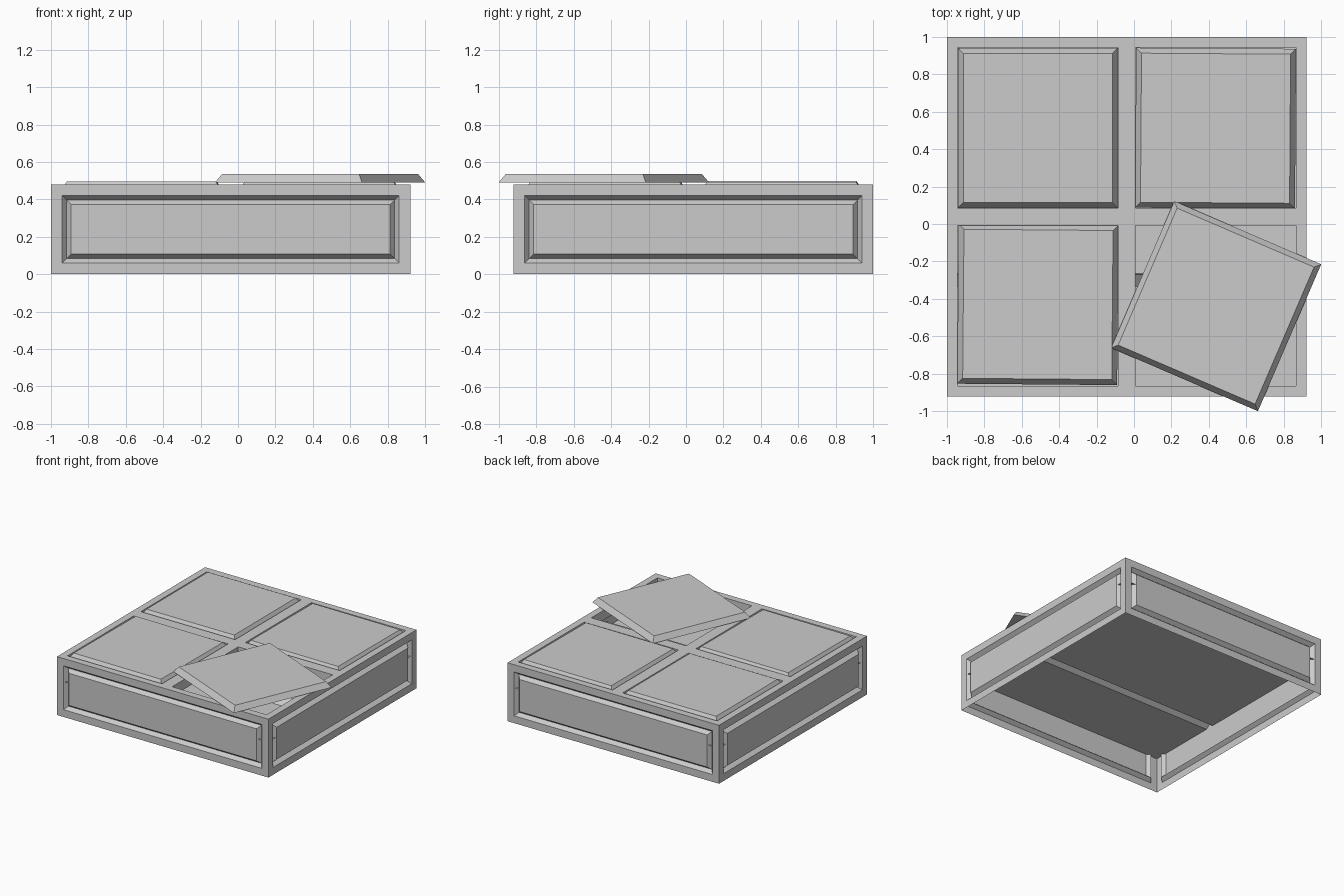
import bpy, bmesh, math
from mathutils import Vector, Matrix

if "Cube" in bpy.data.objects:
    bpy.data.objects.remove(bpy.data.objects["Cube"])

CX, CY, HALF, H = -0.039, 0.039, 0.961, 0.48


def finish(name, bm, fix=True):
    bmesh.ops.remove_doubles(bm, verts=bm.verts, dist=1e-5)
    if fix:
        bmesh.ops.recalc_face_normals(bm, faces=bm.faces)
    me = bpy.data.meshes.new(name)
    bm.to_mesh(me)
    bm.free()
    ob = bpy.data.objects.new(name, me)
    bpy.context.collection.objects.link(ob)
    return ob


def face(bm, pts):
    return bm.faces.new([bm.verts.new(p) for p in pts])


# Side walls: framed groove around a flush centre panel, facing outward
def wall(name, angle):
    bm = bmesh.new()
    rings = []
    for inset, depth in [(0, 0), (0.06, 0), (0.084, 0.03), (0.108, 0)]:
        w, y = HALF - inset, -HALF + depth
        rings.append([(-w, y, inset), (w, y, inset), (w, y, H - inset), (-w, y, H - inset)])
    for a, b in zip(rings, rings[1:]):
        for i in range(4):
            j = (i + 1) % 4
            face(bm, [a[i], a[j], b[j], b[i]])
    face(bm, rings[-1])
    bm.transform(Matrix.Translation((CX, CY, 0)) @ Matrix.Rotation(angle, 4, 'Z'))
    finish(name, bm, False)


for i, side in enumerate(["front", "right", "back", "left"]):
    wall(side + "_wall", i * math.pi / 2)

# Top frame with four square openings and their lining
cuts = [-HALF, -0.904, -0.046, 0.046, 0.904, HALF]
LIP = 0.40
bm = bmesh.new()
for i in range(5):
    for j in range(5):
        x0, x1 = CX + cuts[i], CX + cuts[i + 1]
        y0, y1 = CY + cuts[j], CY + cuts[j + 1]
        c = [(x0, y0), (x1, y0), (x1, y1), (x0, y1)]
        if i % 2 and j % 2:
            for k in range(4):
                a, b = c[k], c[(k + 1) % 4]
                face(bm, [(*a, H), (*b, H), (*b, LIP), (*a, LIP)])
        else:
            face(bm, [(*p, H) for p in c])
finish("top_frame", bm, False)

# Inner floor, one level, with a ridge running across it
F, Z = 0.955, 0.287
bm = bmesh.new()
profile = [(CY - F, Z), (-0.335, Z), (-0.27, Z + 0.05), (-0.265, Z), (CY + F, Z)]
for (ya, za), (yb, zb) in zip(profile, profile[1:]):
    face(bm, [(CX - F, ya, za), (CX + F, ya, za), (CX + F, yb, zb), (CX - F, yb, zb)])
finish("inner_floor", bm, False)


# Bevelled square tiles: three seated, one lifted out and turned
def tile(name, x, y, z, angle):
    bm = bmesh.new()
    bmesh.ops.create_cube(bm, size=1)
    for v in bm.verts:
        s = 0.855 if v.co.z < 0 else 0.797
        v.co = Vector((v.co.x * s, v.co.y * s, 0.045 if v.co.z > 0 else 0))
    ob = finish(name, bm)
    ob.location = (x, y, z)
    ob.rotation_euler.z = math.radians(angle)


tile("tile_back_left", -0.514, 0.514, 0.452, 0)
tile("tile_back_right", 0.436, 0.512, 0.449, -0.4)
tile("tile_front_left", -0.514, -0.43, 0.45, -0.5)
tile("tile_loose", 0.439, -0.439, 0.491, -23.3)
